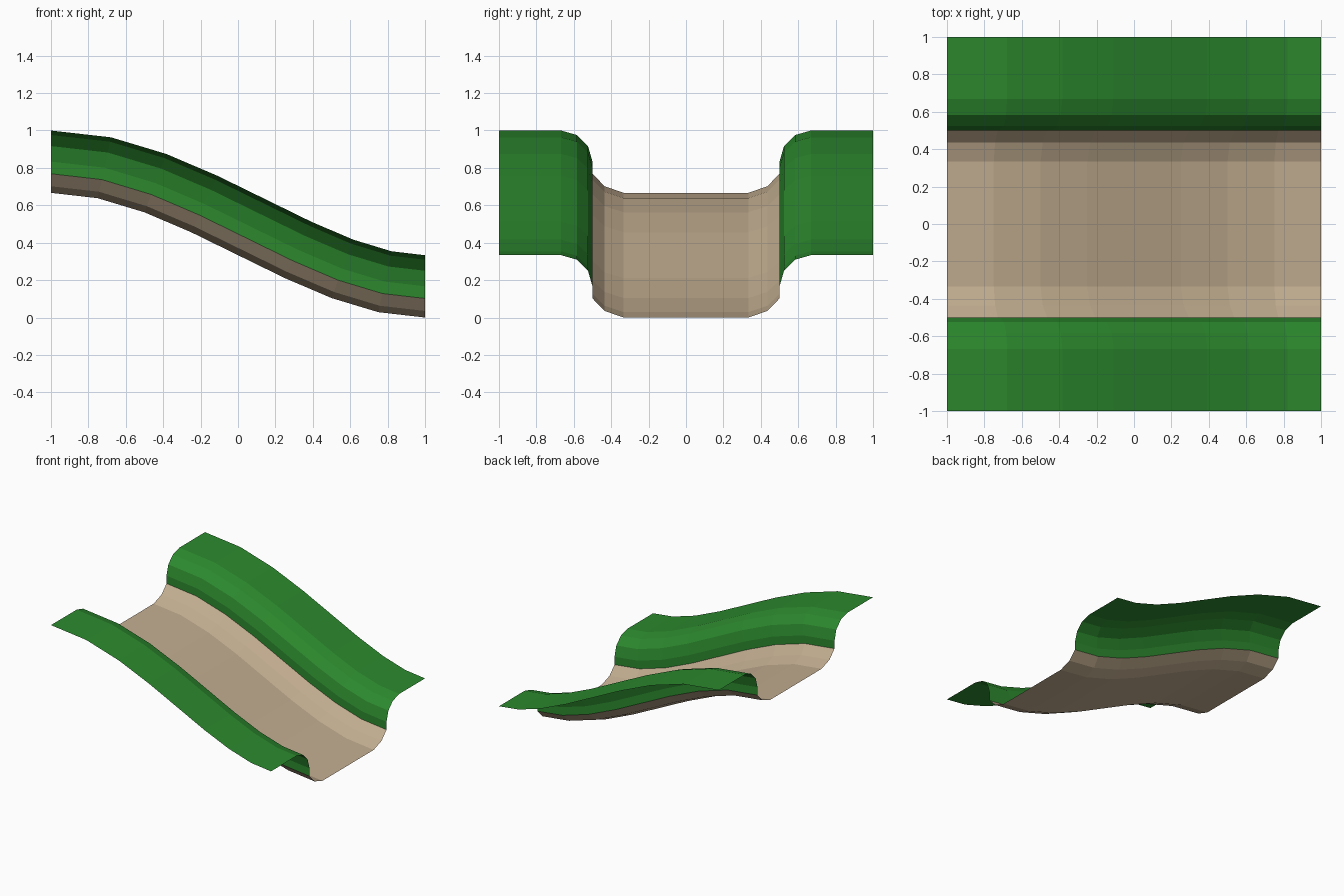
import bpy
from mathutils import Vector

if "Cube" in bpy.data.objects:
    bpy.data.objects.remove(bpy.data.objects["Cube"])

STEPS = 8
DROP = 2 / 3


def material(name, rgb):
    m = bpy.data.materials.new(name)
    m.diffuse_color = (*rgb, 1)
    m.use_nodes = True
    m.node_tree.nodes["Principled BSDF"].inputs["Base Color"].default_value = m.diffuse_color
    return m


def slope_point(i, y, d):
    """Point on the S-shaped slope, raised by d along the slope normal."""
    t = i / STEPS
    x = -1 + 2 * t
    z = DROP * (1 - (3 * t * t - 2 * t ** 3))
    normal = Vector((DROP * 3 * t * (1 - t), 0, 1)).normalized()
    return Vector((x, y, z)) + normal * d


def sweep(name, section, mat):
    """Sweep a (y, height) section down the slope as an open sheet."""
    n = len(section)
    verts = [slope_point(i, y, d) for i in range(STEPS + 1) for y, d in section]
    faces = [(i * n + j, (i + 1) * n + j, (i + 1) * n + j + 1, i * n + j + 1)
             for i in range(STEPS) for j in range(n - 1)]
    mesh = bpy.data.meshes.new(name)
    mesh.from_pydata(verts, [], faces)
    mesh.materials.append(mat)
    mesh.update()
    obj = bpy.data.objects.new(name, mesh)
    bpy.context.collection.objects.link(obj)
    return obj


dirt = material("dirt", (0.54, 0.42, 0.28))
grass = material("grass", (0.025, 0.25, 0.027))

# River bed: flat floor with curled-up edges
bed_half = [(0.333, 0), (0.435, 0.035), (0.5, 0.102)]
sweep("river_bed", [(-y, d) for y, d in reversed(bed_half)] + bed_half, dirt)

# Grass banks: steep wall rounding over to a flat top, on both sides
bank = [(0.5, 0.102), (0.5, 0.167), (0.524, 0.25), (0.583, 0.309),
        (0.667, 0.333), (1, 0.333)]
sweep("back_bank", bank, grass)
sweep("front_bank", [(-y, d) for y, d in reversed(bank)], grass)
